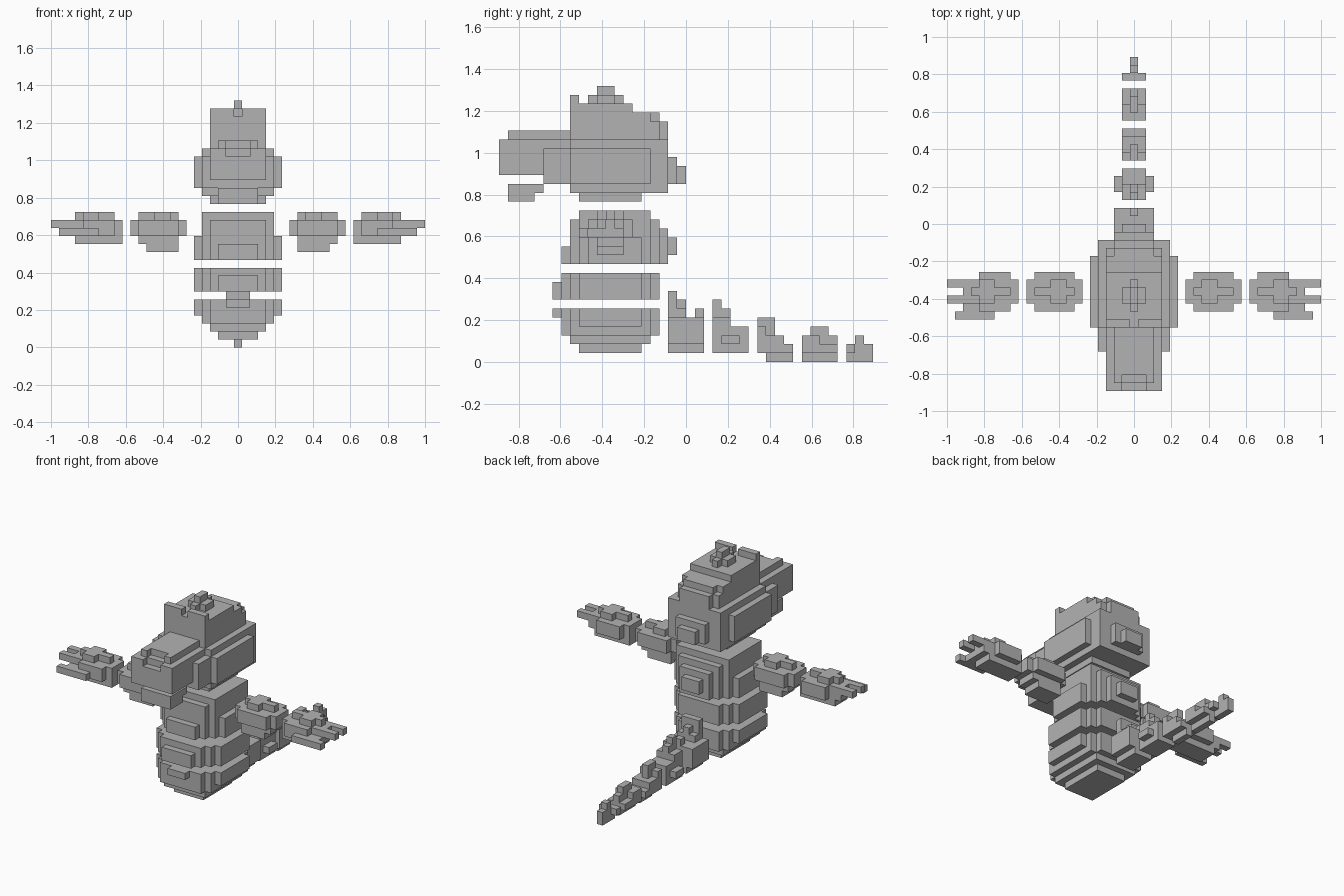
import bpy
import bmesh
from mathutils import Vector

default_cube = bpy.data.objects.get("Cube")
if default_cube:
    bpy.data.objects.remove(default_cube, do_unlink=True)

UNIT = 2 / 47  # edge length of one block

grey = bpy.data.materials.new("plain_grey")
grey.use_nodes = True
grey.diffuse_color = (0.45, 0.45, 0.45, 1)
grey.node_tree.nodes["Principled BSDF"].inputs["Base Color"].default_value = grey.diffuse_color

AXES = [Vector(a) for a in ((1, 0, 0), (0, 1, 0), (0, 0, 1))]


def cells(x0, x1, y0, y1, z0, z1):
    """All block cells inside a box."""
    return {(x, y, z) for x in range(x0, x1) for y in range(y0, y1) for z in range(z0, z1)}


def centred(boxes):
    """Union of boxes symmetric about the middle column: half width, y range, z range."""
    filled = set()
    for half, *rest in boxes:
        filled |= cells(-half, half + 1, *rest)
    return filled


def sided(boxes):
    """Union of boxes with a full x range."""
    filled = set()
    for box in boxes:
        filled |= cells(*box)
    return filled


def mirrored(filled):
    return {(-x, y, z) for x, y, z in filled}


def build(name, filled):
    """Make one object from the outer skin of the filled cells."""
    bm = bmesh.new()
    for cell in filled:
        centre = Vector(cell) + Vector((0, 0.5, 0.5))
        for i, axis in enumerate(AXES):
            side, up = AXES[i - 2] / 2, AXES[i - 1] / 2
            for sign in (-1, 1):
                if tuple(int(c) for c in Vector(cell) + axis * sign) in filled:
                    continue
                mid = centre + axis * sign / 2
                corners = [mid - side - up, mid + side - up, mid + side + up, mid - side + up]
                if sign < 0:
                    corners.reverse()
                bm.faces.new([bm.verts.new(c * UNIT) for c in corners])
    bmesh.ops.remove_doubles(bm, verts=bm.verts, dist=UNIT / 100)
    bmesh.ops.dissolve_limit(bm, angle_limit=0.01, verts=bm.verts, edges=bm.edges)
    mesh = bpy.data.meshes.new(name)
    bm.to_mesh(mesh)
    bm.free()
    mesh.materials.append(grey)
    obj = bpy.data.objects.new(name, mesh)
    bpy.context.collection.objects.link(obj)


# Head: skull, cheeks, back of the skull, brow ridge and crest
head = centred([
    (3, -13, -6, 25, 29),
    (3, -13, -4, 25, 28),
    (2, -13, -3, 25, 28),
    (3, -13, -3, 25, 27),
    (2, -13, -2, 25, 27),
    (4, -16, -13, 20, 24),
    (4, -13, -2, 19, 25),
    (5, -13, -4, 20, 24),
    (3, -12, -5, 18, 19),
    (2, -2, -1, 20, 23),
    (1, -1, 0, 20, 22),
    (3, -13, -12, 29, 30),
])
head -= cells(0, 1, -13, -12, 29, 30)
head |= centred([(1, -10, -8, 29, 30), (0, -11, -7, 29, 30), (0, -10, -8, 30, 31)])

# Snout with notched tip and two nostrils
head |= centred([(3, -21, -13, 21, 25), (2, -19, -13, 25, 26)])
head -= centred([(1, -21, -20, 24, 25)])
nostril = cells(2, 3, -20, -19, 25, 26)
head |= nostril | mirrored(nostril)
build("head", head)

# Lower jaw
build("lower_jaw", centred([(2, -20, -16, 19, 20), (2, -20, -17, 18, 19)]))

# Chest
build("chest", centred([
    (5, -11, -5, 11, 14),
    (4, -12, -4, 11, 17),
    (3, -13, -3, 11, 16),
    (2, -13, -2, 11, 15),
    (1, -14, -1, 12, 13),
    (2, -14, -13, 11, 13),
    (1, -2, -1, 12, 14),
]))

# Belly
build("belly", centred([
    (5, -12, -5, 7, 10),
    (4, -13, -4, 7, 10),
    (3, -14, -3, 7, 10),
    (2, -15, -14, 7, 9),
]))

# Hips, tapering toward the bottom
build("hips", centred([
    (5, -12, -5, 4, 6),
    (4, -13, -4, 3, 6),
    (3, -14, -3, 3, 6),
    (1, -15, -14, 5, 6),
    (3, -13, -4, 2, 3),
    (2, -12, -5, 1, 2),
]))

# Upper arm
upper_arm = sided([
    (7, 14, -10, -7, 14, 16),
    (8, 13, -11, -6, 14, 16),
    (8, 13, -10, -7, 13, 14),
    (8, 12, -10, -7, 12, 13),
    (8, 13, -9, -8, 16, 17),
    (9, 11, -10, -7, 16, 17),
])

# Hand with two fingers and a thumb
hand = sided([
    (15, 22, -10, -7, 14, 16),
    (15, 21, -10, -7, 13, 14),
    (16, 20, -11, -6, 14, 16),
    (16, 22, -11, -10, 14, 15),
    (18, 23, -12, -11, 14, 15),
    (16, 21, -9, -8, 16, 17),
    (18, 20, -10, -7, 16, 17),
])
for finger_y in (-8, -10):
    hand |= cells(22, 24, finger_y, finger_y + 1, 15, 16)

for name, part in (("upper_arm", upper_arm), ("hand", hand)):
    build("left_" + name, part)
    build("right_" + name, mirrored(part))

# Tail links, from the root to the tip, each with a raised spine
tail_links = {
    "tail_root": [(2, -2, 2, 2, 5), (1, -2, 2, 1, 2), (1, -2, 0, 5, 6),
                  (1, -2, -1, 6, 8), (0, -1, 0, 6, 7), (0, 1, 2, 5, 6)],
    "tail_second": [(1, 3, 7, 1, 4), (2, 4, 6, 2, 3), (1, 3, 5, 4, 5),
                    (0, 3, 5, 5, 6), (0, 3, 4, 6, 7)],
    "tail_middle": [(1, 8, 12, 1, 2), (0, 9, 12, 0, 1), (1, 8, 11, 2, 3),
                    (1, 8, 9, 3, 4), (0, 8, 10, 3, 5)],
    "tail_fourth": [(1, 13, 17, 1, 2), (0, 13, 17, 0, 3), (1, 13, 15, 2, 3),
                    (0, 14, 16, 3, 4)],
    "tail_tip": [(1, 18, 19, 1, 2), (0, 18, 21, 0, 2), (0, 19, 20, 2, 3)],
}
for name, boxes in tail_links.items():
    build(name, centred(boxes))
